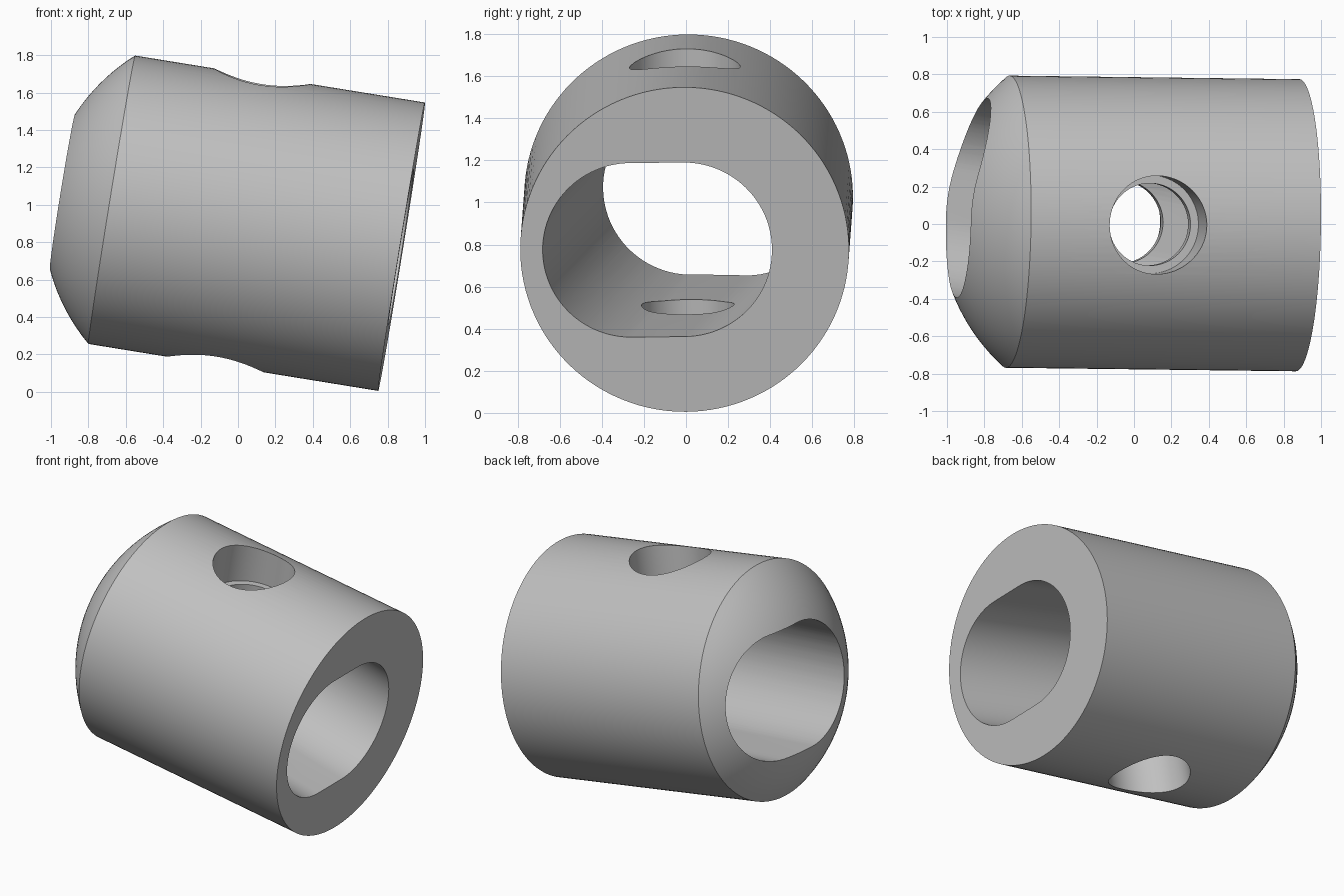
import bpy, bmesh
from math import sin, cos, pi, sqrt, radians
from mathutils import Matrix, Vector

cube = bpy.data.objects.get("Cube")
if cube:
    bpy.data.objects.remove(cube, do_unlink=True)

metal = bpy.data.materials.new("plain_grey")
metal.use_nodes = True
GREY = (0.53, 0.53, 0.53, 1)
metal.diffuse_color = GREY
metal.node_tree.nodes["Principled BSDF"].inputs["Base Color"].default_value = GREY

RADIUS, RIGHT_END, SEAM = 0.781, 0.881, -0.689
SEGMENTS = 128


def loft(name, rings):
    """Closed solid through matching rings of points, capped at both ends."""
    bm = bmesh.new()
    loops = [[bm.verts.new(p) for p in ring] for ring in rings]
    n = len(loops[0])
    for a, b in zip(loops, loops[1:]):
        for i in range(n):
            j = (i + 1) % n
            bm.faces.new((a[i], a[j], b[j], b[i]))
    bm.faces.new(loops[0])
    bm.faces.new(loops[-1])
    bmesh.ops.recalc_face_normals(bm, faces=bm.faces)
    mesh = bpy.data.meshes.new(name)
    bm.to_mesh(mesh)
    bm.free()
    mesh.materials.append(metal)
    obj = bpy.data.objects.new(name, mesh)
    bpy.context.collection.objects.link(obj)
    return obj


def circle(r, n=SEGMENTS):
    return [(r * cos(2 * pi * i / n), r * sin(2 * pi * i / n)) for i in range(n)]


def stadium(r, half_flat, n=48):
    """Rounded slot outline, long in the first coordinate."""
    pts = []
    for side in (1, -1):
        for i in range(n + 1):
            t = -pi / 2 + pi * i / n
            pts.append((side * (half_flat + r * cos(t)), side * r * sin(t)))
    return pts


# Barrel with a spherical nose on its left end
SPHERE = 1.035
CENTRE = SEAM + sqrt(SPHERE ** 2 - RADIUS ** 2)
profile = [(RIGHT_END, RADIUS), (SEAM, RADIUS)]
for i in range(1, 17):
    r = RADIUS + (0.2 - RADIUS) * i / 16
    profile.append((CENTRE - sqrt(SPHERE ** 2 - r * r), r))
body = loft("barrel_body", [[(x, y, z) for y, z in circle(r)] for x, r in profile])

# Slanted lengthwise slot
SHEAR = -0.144
SLOT_MID = -0.02
slot = loft("slot_cutter", [
    [(x, y + SHEAR * (x - SLOT_MID), z) for y, z in stadium(0.419, 0.126)]
    for x in (-1.4, 1.4)])

# Stepped cross hole, wider near both outer surfaces
steps = [(-1, 0.263), (-0.5, 0.263), (-0.5, 0.22), (0.5, 0.22), (0.5, 0.263), (1, 0.263)]
cross = loft("cross_hole_cutter", [[(x, y, z) for x, y in circle(r, 96)] for z, r in steps])

bpy.context.view_layer.objects.active = body
for cutter in (slot, cross):
    cutter.hide_render = True
    mod = body.modifiers.new(cutter.name, "BOOLEAN")
    mod.operation = "DIFFERENCE"
    mod.solver = "EXACT"
    mod.object = cutter
    bpy.ops.object.modifier_apply(modifier=mod.name)
    bpy.data.objects.remove(cutter, do_unlink=True)

# Tilt into its resting pose
pose = (Matrix.Translation(Vector((0.005, 0.004, 0.917)))
        @ Matrix.Rotation(radians(-0.7), 4, "Z")
        @ Matrix.Rotation(radians(9.2), 4, "Y")
        @ Matrix.Rotation(radians(0.6), 4, "X"))
body.data.transform(pose)

bpy.ops.object.select_all(action="DESELECT")
body.select_set(True)
bpy.context.view_layer.objects.active = body
bpy.ops.object.shade_smooth_by_angle(angle=radians(25))
